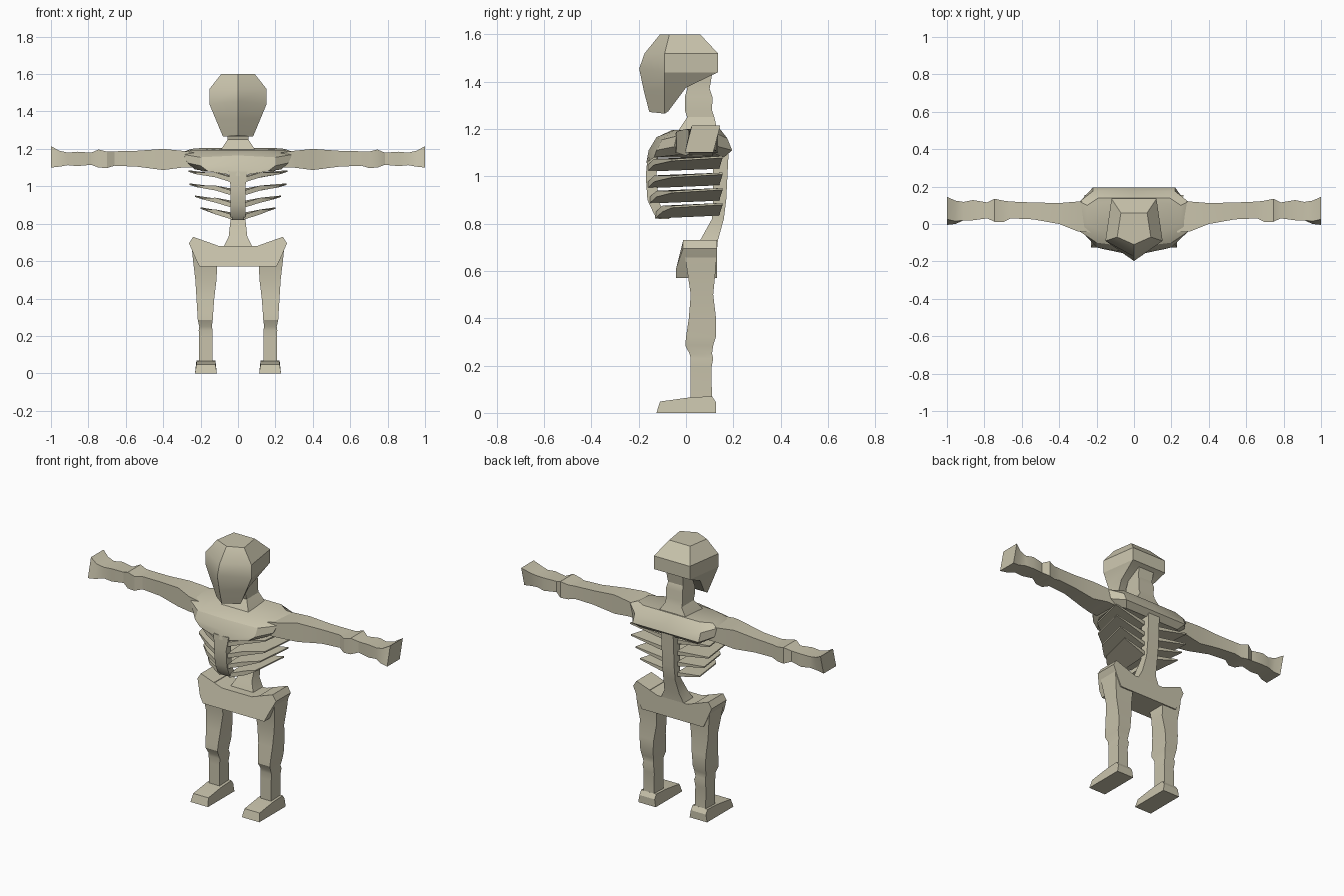
import bpy, bmesh, math

bone = bpy.data.materials.new("bone")
bone.diffuse_color = (0.58, 0.545, 0.41, 1)


def loft(name, rings, mirror=False):
    """Skin a list of equal-length point rings and cap both ends."""
    bm = bmesh.new()
    rows = [[bm.verts.new(p) for p in r] for r in rings]
    n = len(rows[0])
    for a, b in zip(rows, rows[1:]):
        for i in range(n):
            j = (i + 1) % n
            bm.faces.new((a[i], a[j], b[j], b[i]))
    bm.faces.new(rows[0])
    bm.faces.new(rows[-1])
    bmesh.ops.recalc_face_normals(bm, faces=bm.faces)
    me = bpy.data.meshes.new(name)
    bm.to_mesh(me)
    bm.free()
    me.materials.append(bone)
    ob = bpy.data.objects.new(name, me)
    bpy.context.collection.objects.link(ob)
    bpy.ops.object.select_all(action='DESELECT')
    ob.select_set(True)
    bpy.context.view_layer.objects.active = ob
    bpy.ops.object.shade_smooth_by_angle(angle=math.radians(28))
    if mirror:
        ob.modifiers.new("mirror", 'MIRROR')
    return ob


def sym(half):
    """Close a half outline: last point lies on x = 0, the others are mirrored."""
    return half + [(-x, y, z) for x, y, z in reversed(half[:-1])]


def box_z(z, x0, x1, y0, y1):
    return [(x0, y0, z), (x1, y0, z), (x1, y1, z), (x0, y1, z)]


def box_x(x, y0, y1, z0, z1, lean=0.0):
    return [(x, y0, z0), (x, y1 - lean, z0), (x, y1, z1), (x, y0 + lean, z1)]


# Skull: five-sided rings, wedge face and raised back underside
loft("skull", [
    sym([(0.07, 0.06, 1.60), (0.09, -0.07, 1.60), (0, -0.11, 1.60)]),
    sym([(0.12, 0.135, 1.52), (0.153, -0.09, 1.52), (0, -0.175, 1.52)]),
    sym([(0.12, 0.135, 1.44), (0.153, -0.09, 1.44), (0, -0.198, 1.455)]),
    sym([(0.095, 0.0, 1.375), (0.12, -0.09, 1.36), (0, -0.178, 1.36)]),
    sym([(0.07, -0.075, 1.275), (0.08, -0.09, 1.265), (0, -0.155, 1.272)]),
])

# Neck
loft("neck", [box_z(z, -w, w, a, b) for z, w, a, b in (
    (1.18, 0.10, -0.04, 0.14), (1.205, 0.085, -0.025, 0.13),
    (1.25, 0.055, 0.005, 0.12), (1.28, 0.055, -0.005, 0.11),
    (1.335, 0.055, -0.005, 0.112), (1.37, 0.05, 0.005, 0.10),
    (1.43, 0.055, 0.0, 0.11))])

# Shoulder girdle
loft("shoulder_girdle", [
    sym([(0, 0.14, 1.205), (0.19, 0.14, 1.205), (0.25, 0.10, 1.20),
         (0.25, 0.0, 1.195), (0.15, -0.05, 1.195), (0, -0.06, 1.195)])[:-1],
    sym([(0, 0.175, 1.16), (0.22, 0.175, 1.16), (0.29, 0.12, 1.185),
         (0.29, -0.04, 1.17), (0.2, -0.10, 1.155), (0, -0.125, 1.165)])[:-1],
    sym([(0, 0.195, 1.11), (0.22, 0.195, 1.11), (0.275, 0.12, 1.13),
         (0.27, -0.05, 1.125), (0.2, -0.125, 1.11), (0, -0.158, 1.11)])[:-1],
    sym([(0, 0.16, 1.08), (0.19, 0.16, 1.08), (0.235, 0.11, 1.10),
         (0.23, -0.04, 1.09), (0.16, -0.135, 1.08), (0, -0.168, 1.055)])[:-1],
])

# Breastbone
loft("breastbone", [box_z(z, -w, w, y, y + 0.045) for z, w, y in (
    (1.08, 0.05, -0.163), (1.0, 0.04, -0.17), (0.9, 0.04, -0.163),
    (0.84, 0.04, -0.135), (0.82, 0.035, -0.115))])

# Ribs: thin blades rising outwards, widest at the rear
for i, (tip, z, front) in enumerate(((0.265, 1.02, -0.165), (0.26, 0.95, -0.163),
                                     (0.23, 0.885, -0.155), (0.2, 0.822, -0.13))):
    def blade(dz):
        plan = ((0.03, front, 0), (0.12, front + 0.03, 0.028),
                (tip - 0.04, -0.06, 0.045), (tip, 0.155, 0.058), (0.035, 0.14, 0.012))
        return [(x, y, z + h + (dz if x < tip - 0.05 else dz * 0.3)) for x, y, h in plan]
    loft(f"rib_{i + 1}", [blade(0), blade(0.026)], mirror=True)

# Spine, flaring into the pelvis
loft("spine", [box_z(z, -w, w, a, b) for z, w, a, b in (
    (0.66, 0.085, 0.03, 0.128), (0.73, 0.05, 0.06, 0.135), (0.82, 0.04, 0.11, 0.16),
    (0.9, 0.04, 0.115, 0.17), (1.0, 0.04, 0.115, 0.175), (1.1, 0.04, 0.11, 0.18))])

# Pelvis: dipped top, front bulging at the lower middle
def pelvis_ring(y, low, inset=0.0):
    half = [(0.10, y, 0.68), (0.24 - inset, y, 0.73), (0.262 - inset, y, 0.695),
            (0.225 - inset, low, 0.61), (0.205 - inset, low, 0.57)]
    return half + [(-x, v, z) for x, v, z in reversed(half)]


loft("pelvis", [pelvis_ring(-0.012, -0.042), pelvis_ring(0.13, 0.13)])

# Legs
loft("leg", [box_z(*r) for r in (
    (0.70, 0.15, 0.25, -0.01, 0.128), (0.60, 0.11, 0.24, 0.005, 0.125),
    (0.50, 0.115, 0.228, 0.02, 0.115), (0.40, 0.127, 0.222, 0.012, 0.127),
    (0.32, 0.133, 0.217, 0.0, 0.126), (0.285, 0.135, 0.215, -0.003, 0.115),
    (0.25, 0.14, 0.207, 0.015, 0.11), (0.23, 0.135, 0.21, 0.02, 0.115),
    (0.19, 0.137, 0.208, 0.02, 0.107), (0.06, 0.137, 0.208, 0.02, 0.11))], mirror=True)

# Feet: side profile skinned across the width
side = ((-0.125, 0), (-0.11, 0.048), (0.02, 0.066), (0.11, 0.07), (0.127, 0.045), (0.127, 0))
loft("foot", [[(x + (d if z > 0.04 else 0), y, z) for y, z in side]
              for x, d in ((0.113, 0.008), (0.23, -0.008))], mirror=True)

# Arms, ending in a flared hand block
loft("arm", [box_x(*r) for r in (
    (0.23, -0.045, 0.12, 1.10, 1.18), (0.30, -0.04, 0.12, 1.10, 1.19),
    (0.40, 0.0, 0.112, 1.087, 1.20), (0.54, 0.025, 0.115, 1.105, 1.19),
    (0.66, 0.03, 0.12, 1.11, 1.187), (0.70, 0.01, 0.125, 1.098, 1.185),
    (0.745, 0.012, 0.135, 1.10, 1.197), (0.785, 0.03, 0.115, 1.115, 1.18),
    (0.86, 0.02, 0.128, 1.108, 1.185), (0.91, 0.02, 0.118, 1.113, 1.18),
    (0.955, 0.0, 0.125, 1.105, 1.19, 0.015), (1.0, -0.005, 0.145, 1.10, 1.215, 0.03))],
    mirror=True)
